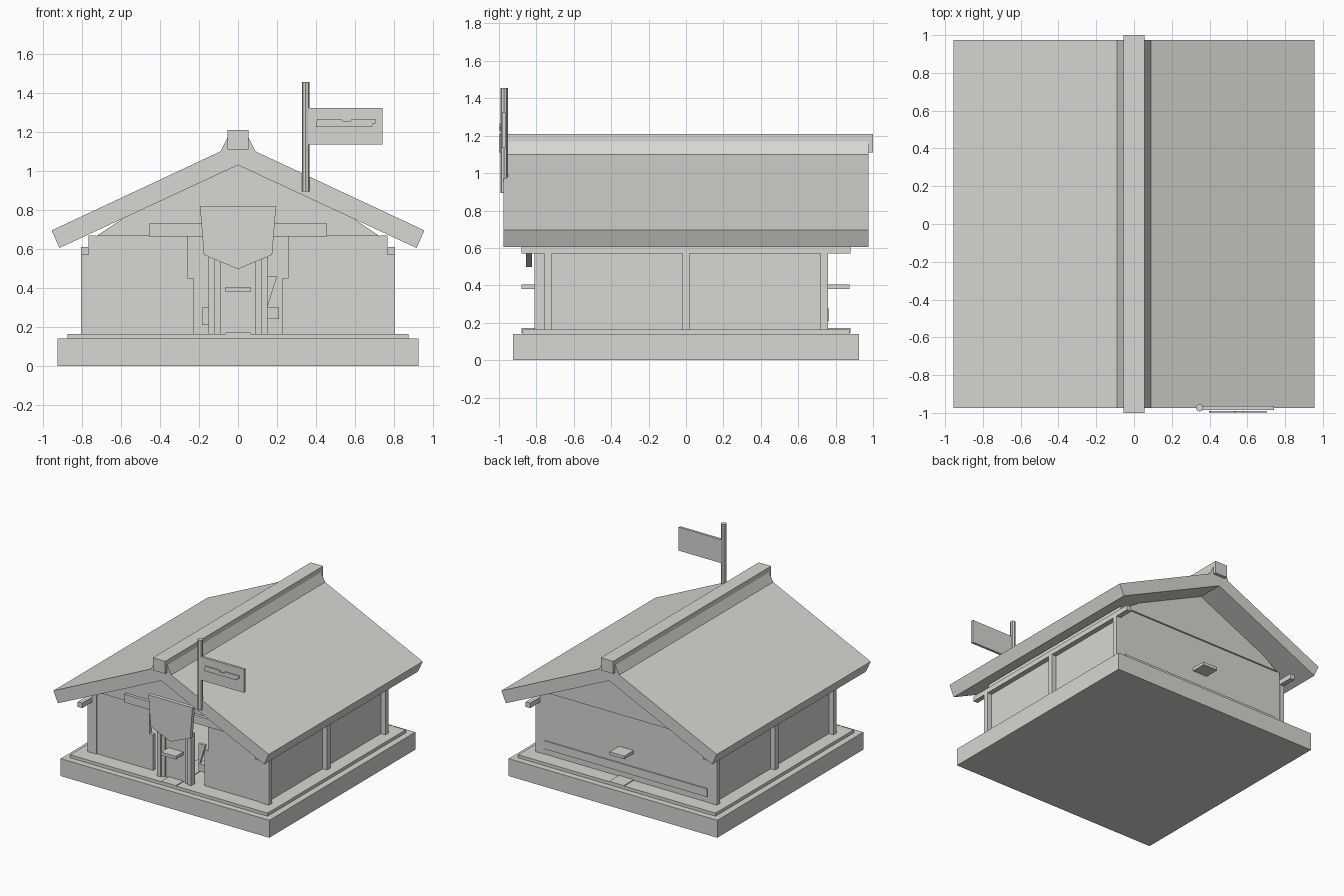
import bpy, bmesh, math

if "Cube" in bpy.data.objects:
    bpy.data.objects.remove(bpy.data.objects["Cube"])

# One plain clay colour for the whole model
mat = bpy.data.materials.new("warm light grey")
mat.diffuse_color = (0.68, 0.68, 0.65, 1)
mat.use_nodes = True
mat.node_tree.nodes["Principled BSDF"].inputs["Base Color"].default_value = mat.diffuse_color


def finish(name, bm):
    bmesh.ops.recalc_face_normals(bm, faces=bm.faces)
    me = bpy.data.meshes.new(name)
    bm.to_mesh(me)
    bm.free()
    me.materials.append(mat)
    ob = bpy.data.objects.new(name, me)
    bpy.context.collection.objects.link(ob)
    return ob


def prism(name, pts, y0, y1):
    """Extrude an (x, z) outline from y0 to y1."""
    bm = bmesh.new()
    a = [bm.verts.new((x, y0, z)) for x, z in pts]
    b = [bm.verts.new((x, y1, z)) for x, z in pts]
    bm.faces.new(a)
    bm.faces.new(b[::-1])
    n = len(pts)
    for i in range(n):
        j = (i + 1) % n
        bm.faces.new((a[i], a[j], b[j], b[i]))
    return finish(name, bm)


def box(name, x0, x1, y0, y1, z0, z1):
    return prism(name, [(x0, z0), (x1, z0), (x1, z1), (x0, z1)], y0, y1)


def mirrored(pts):
    return pts + [(-x, z) for x, z in reversed(pts) if x != 0]


# Foundation, floor and centre path
box("foundation", -.925, .925, -.925, .925, 0, .14)
box("floor_slab", -.875, .875, -.875, .875, .14, .165)
box("path_strip", -.065, .065, -.88, .88, .145, .171)

# Walls, posts and eave beams
for s, side in ((-1, "left"), (1, "right")):
    def sbox(name, x0, x1, *r):
        return box(side + "_" + name, min(s * x0, s * x1), max(s * x0, s * x1), *r)

    sbox("side_wall", .727, .765, -.757, .757, .165, .67)
    sbox("eave_beam", .765, .805, -.88, .88, .57, .61)
    for y, w in ((-.738, "front"), (0, "middle"), (.738, "back")):
        sbox(w + "_post", .765, .805, y - .02, y + .02, .165, .57)
    # Front wall half, stepped around the doorway
    prism(side + "_front_wall",
          [(s * x, z) for x, z in ((.227, .165), (.727, .165), (.727, .667),
                                   (.26, .667), (.26, .45), (.227, .45))],
          -.75, -.72)
    # Two-step door jambs
    sbox("outer_door_jamb", .12, .15, -.81, -.757, .165, .57)
    sbox("inner_door_jamb", .09, .12, -.797, -.757, .165, .57)
box("back_wall", -.727, .727, .72, .755, .165, .667)
box("back_rail", -.72, .72, .755, .764, .21, .275)

# Door with shelf, matching shelf at the back
box("door", -.09, .09, -.785, -.76, .165, .6)
box("front_shelf", -.065, .065, -.88, -.78, .38, .405)
box("back_shelf", -.065, .065, .75, .875, .38, .405)

# Items glimpsed inside the doorway
box("left_crate", -.185, -.14, -.70, -.62, .21, .3)
box("right_crate", .14, .21, -.70, -.62, .24, .3)
prism("leaning_board", [(.14, .3), (.15, .3), (.2, .46), (.14, .46)], -.70, -.68)

# Gables
gable = [(-.725, .667), (.725, .667), (.6, .75), (0, 1.1), (-.6, .75)]
prism("front_gable", gable, -.765, -.72)
prism("back_gable", gable, .72, .768)

# Roof with ridge saddle and cap
prism("roof", mirrored([(0, 1.03), (.915, .605), (.955, .695), (.09, 1.10),
                        (.055, 1.17)]), -.975, .975)
box("ridge_cap", -.055, .055, -1, 1, 1.11, 1.21)

# Lintel and hanging banner
box("lintel", -.455, .455, -.79, -.755, .665, .73)
prism("banner", mirrored([(0, .497), (.175, .57), (.195, .82)]), -.856, -.824)
box("banner_bracket", -.06, .06, -.83, -.76, .67, .72)

# Flag pole, flag and its raised plate
bm = bmesh.new()
bmesh.ops.create_cone(bm, cap_ends=True, segments=8, radius1=.02, radius2=.02, depth=.56)
bmesh.ops.translate(bm, verts=bm.verts, vec=(.347, -.973, 1.175))
finish("flag_pole", bm)
box("flag", .355, .74, -.984, -.964, 1.135, 1.323)
prism("flag_plate", [(.398, 1.225), (.405, 1.265), (.53, 1.265), (.54, 1.252),
                     (.575, 1.252), (.582, 1.265), (.705, 1.265), (.705, 1.243),
                     (.69, 1.24), (.685, 1.225)], -.997, -.99)
